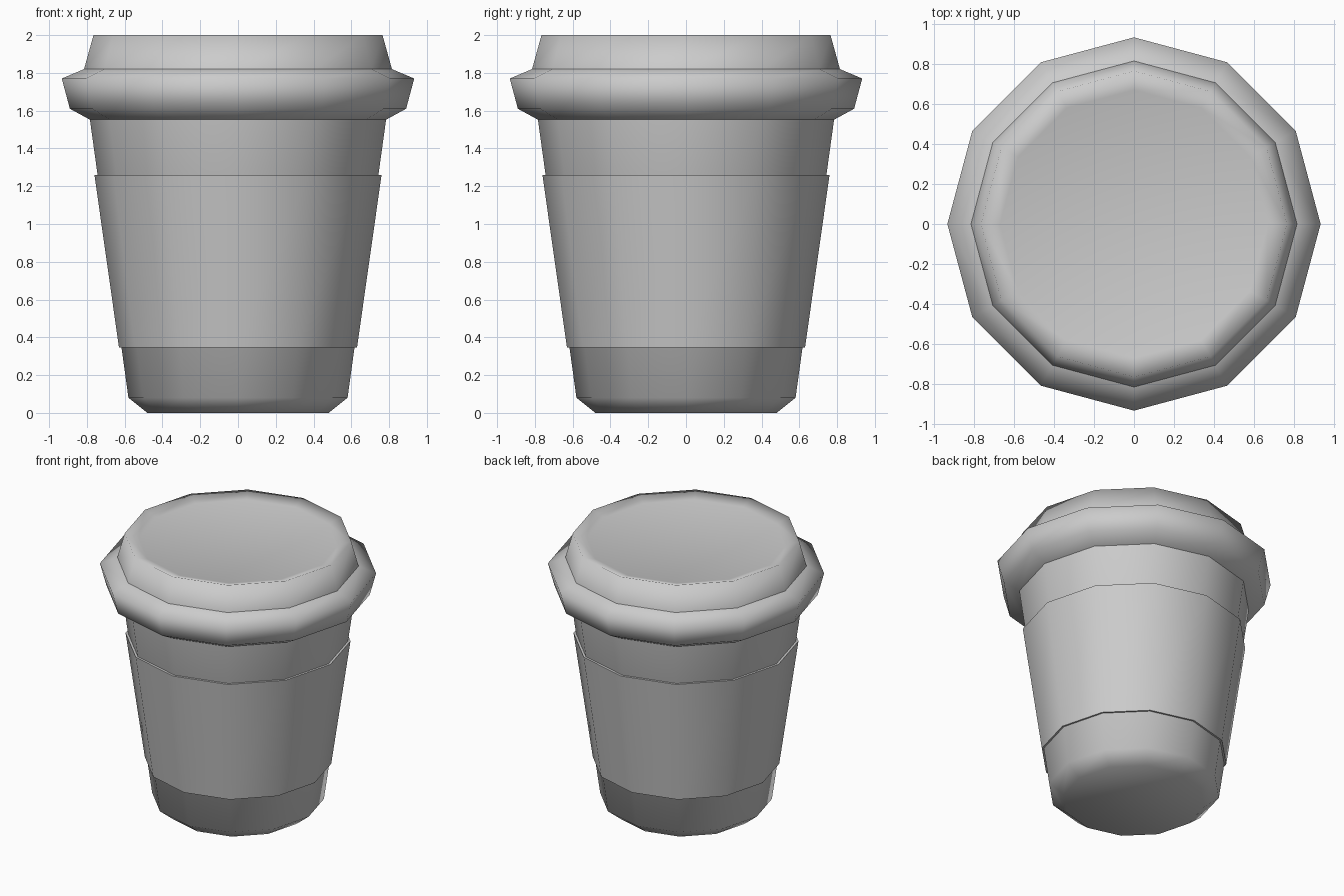
import bpy
import bmesh
from math import cos, sin, radians, tau

SIDES = 12

old = bpy.data.objects.get("Cube")
if old:
    bpy.data.objects.remove(old, do_unlink=True)

grey = bpy.data.materials.new("plain grey")
grey.use_nodes = True
colour = (0.6, 0.6, 0.6, 1)
grey.diffuse_color = colour
grey.node_tree.nodes["Principled BSDF"].inputs["Base Color"].default_value = colour


def lathe(name, profile, cap_start=False, cap_end=False, sharp_angle=180):
    """Turn a (radius, height) profile, listed bottom to top, about z."""
    bm = bmesh.new()
    rings = []
    for r, z in profile:
        rings.append([bm.verts.new((r * cos(tau * i / SIDES), r * sin(tau * i / SIDES), z))
                      for i in range(SIDES)])
    for low, high in zip(rings, rings[1:]):
        for i in range(SIDES):
            j = (i + 1) % SIDES
            bm.faces.new((low[i], low[j], high[j], high[i]))
    if cap_start:
        bm.faces.new(rings[0][::-1])
    if cap_end:
        bm.faces.new(rings[-1])
    bm.normal_update()
    for face in bm.faces:
        face.smooth = True
    for edge in bm.edges:
        if len(edge.link_faces) == 2:
            edge.smooth = edge.calc_face_angle() < radians(sharp_angle)
    mesh = bpy.data.meshes.new(name)
    bm.to_mesh(mesh)
    bm.free()
    mesh.materials.append(grey)
    obj = bpy.data.objects.new(name, mesh)
    bpy.context.collection.objects.link(obj)
    return obj


# Tapered cup with a bevelled foot
lathe("cup_body", [(0.48, 0), (0.58, 0.08), (0.785, 1.56)], cap_start=True)

# Sleeve standing slightly proud of the cup
lathe("sleeve", [(0.61, 0.345), (0.63, 0.345), (0.76, 1.26), (0.74, 1.26)], sharp_angle=60)

# Flared lid rim
lathe("lid_rim", [(0.78, 1.55), (0.89, 1.61), (0.933, 1.77), (0.815, 1.82)])

# Raised lid top with a shallow dish
lathe("lid_top", [(0.815, 1.82), (0.765, 2.0), (0.67, 1.97)], cap_end=True)
